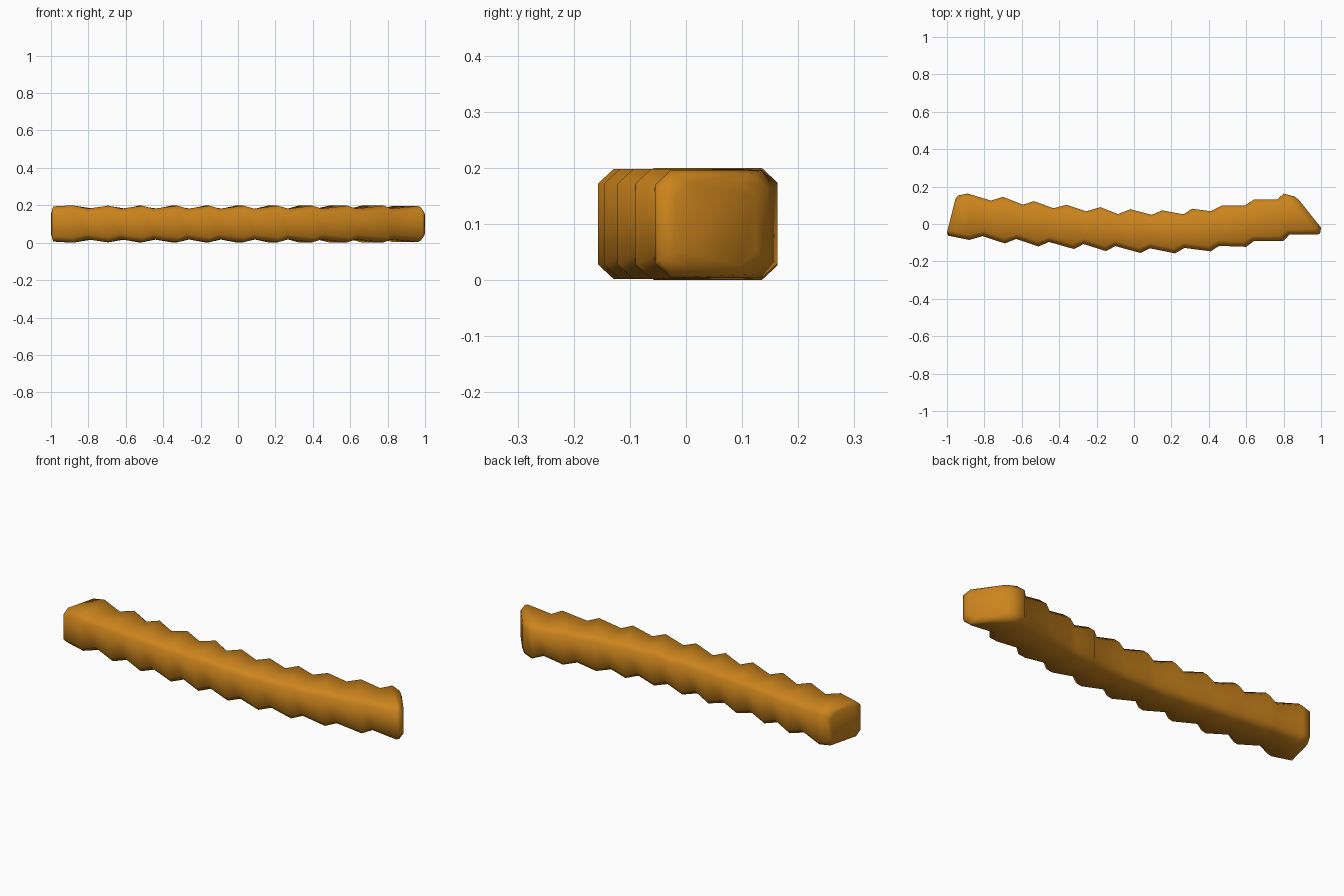
import bpy, bmesh
from mathutils import Vector

# slanted slices: front x, front y, back x, back y, z inset
slices = [
    (-1.00, -.045, -.955, .135, .022),
    (-.995, -.062, -.94, .153, .006),
    (-.88, -.085, -.89, .163, 0), (-.81, -.065, -.765, .125, .018),
    (-.69, -.104, -.70, .145, .002), (-.63, -.08, -.595, .103, .018),
    (-.51, -.12, -.535, .122, .002), (-.455, -.096, -.43, .084, .018),
    (-.32, -.134, -.36, .103, .002), (-.27, -.107, -.255, .068, .018),
    (-.15, -.145, -.18, .09, .002), (-.10, -.118, -.085, .053, .018),
    (.035, -.155, -.02, .079, .002), (.085, -.13, .095, .049, .018),
    (.22, -.157, .15, .073, .002), (.27, -.128, .265, .052, .018),
    (.41, -.146, .31, .082, .002), (.455, -.117, .41, .068, .018),
    (.60, -.122, .47, .098, .002), (.64, -.092, .59, .098, .018),
    (.80, -.09, .64, .13, .002), (.83, -.057, .765, .13, .018),
    (.985, -.055, .80, .163, .004), (.995, -.05, .86, .146, .010),
    (1.00, -.02, .885, .125, .026),
]

def ring(bm, fx, fy, bx, by, inset):
    """Chamfered rectangle standing on the line from front to back."""
    f, b = Vector((fx, fy, 0)), Vector((bx, by, 0))
    t = .028 / (by - fy)
    lo, hi, c = inset, .2 - inset, .026
    prof = [(t, lo), (1 - t, lo), (1, lo + c), (1, hi - c),
            (1 - t, hi), (t, hi), (0, hi - c), (0, lo + c)]
    return [bm.verts.new(f.lerp(b, u) + Vector((0, 0, z))) for u, z in prof]

# loft the slices into one wavy stick
bm = bmesh.new()
rings = [ring(bm, *s) for s in slices]
for a, b in zip(rings, rings[1:]):
    for i in range(8):
        j = (i + 1) % 8
        bm.faces.new((a[i], a[j], b[j], b[i]))
bm.faces.new(rings[0])
bm.faces.new(rings[-1])
bmesh.ops.recalc_face_normals(bm, faces=bm.faces)
me = bpy.data.meshes.new("crinkle_fry")
bm.to_mesh(me)
bm.free()
fry = bpy.data.objects.new("crinkle_fry", me)
bpy.context.collection.objects.link(fry)

# golden material and smooth shading
mat = bpy.data.materials.new("golden")
mat.diffuse_color = (.60, .23, .012, 1)
me.materials.append(mat)
bpy.context.view_layer.objects.active = fry
fry.select_set(True)
bpy.ops.object.shade_smooth_by_angle(angle=1.05)
